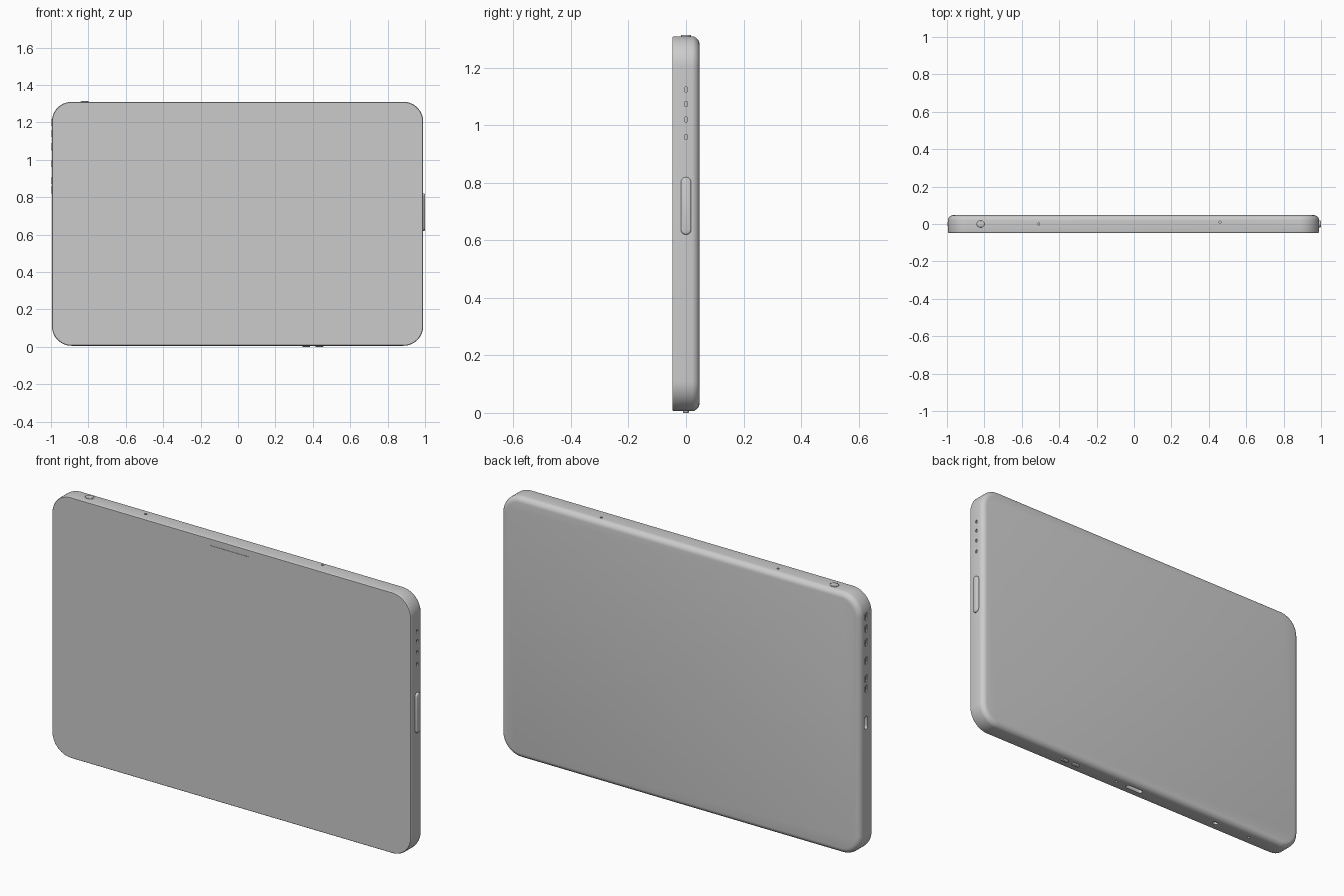
import bpy, bmesh, math
from mathutils import Vector, Matrix

if "Cube" in bpy.data.objects:
    bpy.data.objects.remove(bpy.data.objects["Cube"])

# Body extents
CX, HX = -0.0025, 0.9925
Z0, Z1 = 0.006, 1.310
CZ, HZ = (Z0 + Z1) / 2, (Z1 - Z0) / 2
RAD = 0.105


def finish(name, bm, angle=35):
    bmesh.ops.recalc_face_normals(bm, faces=bm.faces)
    me = bpy.data.meshes.new(name)
    bm.to_mesh(me)
    bm.free()
    ob = bpy.data.objects.new(name, me)
    bpy.context.collection.objects.link(ob)
    smooth(ob, angle)
    return ob


def smooth(ob, angle=35):
    bpy.ops.object.select_all(action='DESELECT')
    ob.select_set(True)
    bpy.context.view_layer.objects.active = ob
    bpy.ops.object.shade_smooth_by_angle(angle=math.radians(angle))


def loft(bm, rings):
    """Skin a stack of equal-sized point rings and cap both ends."""
    vs = [[bm.verts.new(p) for p in r] for r in rings]
    n = len(vs[0])
    for a, b in zip(vs, vs[1:]):
        for i in range(n):
            j = (i + 1) % n
            bm.faces.new((a[i], a[j], b[j], b[i]))
    bm.faces.new(vs[0][::-1])
    bm.faces.new(vs[-1])


def rounded_rect(hx, hz, r, seg=14):
    pts = []
    for k, (sx, sz) in enumerate(((1, 1), (-1, 1), (-1, -1), (1, -1))):
        for i in range(seg + 1):
            a = (k + i / seg) * math.pi / 2
            pts.append((sx * (hx - r) + r * math.cos(a), sz * (hz - r) + r * math.sin(a)))
    return pts


def pill(length, width, seg=10):
    r, h = width / 2, max((length - width) / 2, 0.0002)
    pts = []
    for s, a0 in ((1, -math.pi / 2), (-1, math.pi / 2)):
        for i in range(seg + 1):
            a = a0 + math.pi * i / seg
            pts.append((s * h + r * math.cos(a), r * math.sin(a)))
    return pts


# Outward normal, length direction and surface origin of each side
SIDES = {
    'right': (Vector((1, 0, 0)), Vector((0, 0, 1)), Vector((CX + HX, 0, 0))),
    'left': (Vector((-1, 0, 0)), Vector((0, 0, 1)), Vector((CX - HX, 0, 0))),
    'top': (Vector((0, 0, 1)), Vector((1, 0, 0)), Vector((0, 0, Z1))),
    'bottom': (Vector((0, 0, -1)), Vector((1, 0, 0)), Vector((0, 0, Z0))),
    'front': (Vector((0, -1, 0)), Vector((1, 0, 0)), Vector((0, -0.047, 0))),
}


def placed(side, pos, off, pts, height):
    n, u, o = SIDES[side]
    v = Vector((0, 0, 1)) if side == 'front' else Vector((0, 1, 0))
    return [o + u * (pos + a) + v * (off + b) + n * height for a, b in pts]


def button(name, side, pos, length, width, height, off=0.0):
    bm = bmesh.new()
    e = height * 0.5
    loft(bm, [placed(side, pos, off, pill(length - 2 * i, width - 2 * i), h)
              for h, i in ((-0.01, 0), (height - e, 0), (height - e * 0.3, e * 0.35), (height, e))])
    return finish(name, bm, 50)


# Body: rounded slab, crisp front rim, softly rolled back edge
bm = bmesh.new()
rings = []
for y, inset in ((-0.047, 0.003), (-0.045, 0.001), (-0.041, 0), (0.022, 0), (0.029, 0.0015),
                 (0.036, 0.006), (0.042, 0.012), (0.0455, 0.019), (0.047, 0.027)):
    rings.append([(CX + x, y, CZ + z)
                  for x, z in rounded_rect(HX - inset, HZ - inset, RAD - inset)])
loft(bm, rings)
body = finish('tablet_body', bm)

# Recesses: side, position, offset, length, width, depth
cuts = [('right', z, 0, 0.018, 0.012, 0.006) for z in (1.125, 1.075, 1.02, 0.96)]
left_slots = (1.20, 1.14, 1.07, 0.98, 0.89, 0.84)
cuts += [('left', z, 0, 0.03, 0.013, 0.006) for z in left_slots]
cuts += [('left', 0.67, 0, 0.065, 0.022, 0.03),      # side port
         ('bottom', 0.0, 0, 0.10, 0.024, 0.03),      # dock port
         ('bottom', 0.11, 0, 0.014, 0.013, 0.01),
         ('bottom', -0.51, 0, 0.028, 0.02, 0.02),
         ('bottom', -0.72, 0, 0.012, 0.011, 0.01),
         ('top', -0.51, 0, 0.012, 0.011, 0.01),      # microphones
         ('top', 0.46, 0.01, 0.012, 0.011, 0.01),
         ('front', -0.01, 1.28, 0.22, 0.012, 0.002)]  # earpiece slit
bm = bmesh.new()
for side, pos, off, length, width, depth in cuts:
    loft(bm, [placed(side, pos, off, pill(length, width), h) for h in (-depth, 0.02)])
cutter = finish('recess_cutter', bm)
cutter.hide_render = True

mod = body.modifiers.new('recesses', 'BOOLEAN')
mod.object = cutter
mod.operation = 'DIFFERENCE'
mod.solver = 'EXACT'
bpy.context.view_layer.objects.active = body
bpy.ops.object.modifier_apply(modifier=mod.name)
bpy.data.objects.remove(cutter)
smooth(body)

# Raised rims round the left speaker slots
for k, z in enumerate(left_slots):
    cu = bpy.data.curves.new('speaker_rim_%d' % (k + 1), 'CURVE')
    cu.dimensions = '3D'
    cu.bevel_depth = 0.003
    cu.bevel_resolution = 1
    path = placed('left', z, 0, pill(0.033, 0.016, 6), -0.0005)
    sp = cu.splines.new('POLY')
    sp.points.add(len(path) - 1)
    for p, co in zip(sp.points, path):
        p.co = (*co, 1)
    sp.use_cyclic_u = True
    bpy.context.collection.objects.link(bpy.data.objects.new(cu.name, cu))

# Buttons
button('side_button', 'right', 0.72, 0.20, 0.036, 0.010)
button('power_button', 'top', -0.82, 0.042, 0.036, 0.005)
for k, x in enumerate((0.365, 0.435)):
    button('bottom_button_%d' % (k + 1), 'bottom', x, 0.042, 0.02, 0.006)
